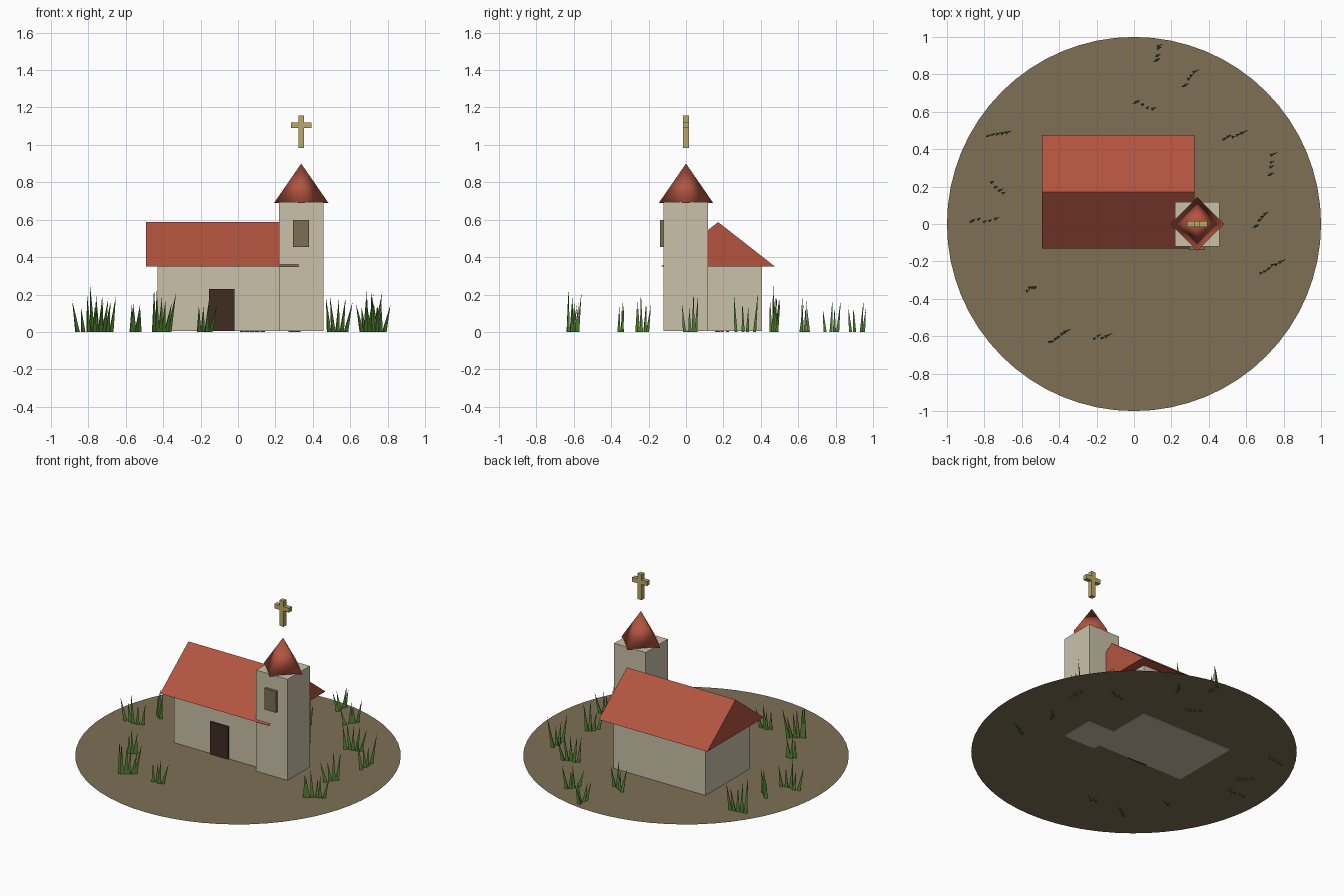
import bpy, bmesh, math, random
from mathutils import Matrix, Vector

random.seed(4)
cube = bpy.data.objects.get("Cube")
if cube:
    bpy.data.objects.remove(cube, do_unlink=True)


def material(name, rgb):
    """Flat material from 0-255 display values, converted to linear."""
    lin = [((c / 255 + 0.055) / 1.055) ** 2.4 for c in rgb] + [1]
    mat = bpy.data.materials.new(name)
    mat.use_nodes = True
    mat.diffuse_color = lin
    mat.node_tree.nodes["Principled BSDF"].inputs["Base Color"].default_value = lin
    return mat


earth = material("earth", (126, 112, 85))
plaster = material("plaster", (202, 193, 169))
tile = material("roof_tile", (178, 84, 64))
shutter = material("shutter", (124, 110, 82))
wood = material("dark_wood", (62, 44, 34))
gold = material("gold", (188, 168, 104))
green = material("grass_green", (84, 132, 50))


def finish(name, bm, mat, smooth=False):
    bmesh.ops.recalc_face_normals(bm, faces=bm.faces)
    for f in bm.faces:
        f.smooth = smooth
    mesh = bpy.data.meshes.new(name)
    bm.to_mesh(mesh)
    bm.free()
    mesh.materials.append(mat)
    obj = bpy.data.objects.new(name, mesh)
    bpy.context.collection.objects.link(obj)
    return obj


def add_box(bm, lo, hi):
    lo, hi = Vector(lo), Vector(hi)
    place = Matrix.Translation((lo + hi) / 2) @ Matrix.Diagonal((*(hi - lo), 1))
    bmesh.ops.create_cube(bm, size=1, matrix=place)


def box(name, lo, hi, mat):
    bm = bmesh.new()
    add_box(bm, lo, hi)
    return finish(name, bm, mat)


BASE = 0.006      # underside of the buildings, just below the ground sheet
TOWER_X = 0.338

# Ground sheet
bm = bmesh.new()
bmesh.ops.create_circle(bm, cap_ends=True, segments=64, radius=1,
                        matrix=Matrix.Translation((0, 0, 0.01)))
ground = finish("ground", bm, earth)
if ground.data.polygons[0].normal.z < 0:
    ground.data.flip_normals()

# Nave walls, door and gabled roof
box("nave_walls", (-0.43, -0.07, BASE), (0.26, 0.405, 0.352), plaster)
box("door", (-0.155, -0.08, BASE), (-0.02, -0.06, 0.23), wood)
bm = bmesh.new()
gable = [bm.verts.new((-0.492, y, z))
         for y, z in ((-0.132, 0.35), (0.475, 0.35), (0.172, 0.587))]
end = bmesh.ops.extrude_face_region(bm, geom=[bm.faces.new(gable)])
moved = [v for v in end["geom"] if isinstance(v, bmesh.types.BMVert)]
bmesh.ops.translate(bm, verts=moved, vec=(0.815, 0, 0))
if len(bm.faces) < 5:
    bm.faces.new(gable)
finish("nave_roof", bm, tile)

# Tower with window and turned pyramid cap
box("tower", (0.22, -0.12, BASE), (0.456, 0.118, 0.695), plaster)
box("tower_window", (0.295, -0.138, 0.455), (0.38, -0.11, 0.598), shutter)
bm = bmesh.new()
bmesh.ops.create_cone(bm, cap_ends=True, segments=4, radius1=0.145, radius2=0, depth=0.21,
                      matrix=Matrix.Translation((TOWER_X, 0, 0.795)))
bmesh.ops.remove_doubles(bm, verts=bm.verts, dist=0.001)
finish("tower_cap", bm, tile, smooth=True)

# Cross above the cap
bm = bmesh.new()
T = 0.015
add_box(bm, (TOWER_X - T, -T, 0.983), (TOWER_X + T, T, 1.157))
for side in (-1, 1):
    xs = sorted((TOWER_X + side * T, TOWER_X + side * 0.055))
    add_box(bm, (xs[0], -T, 1.09), (xs[1], T, 1.12))
finish("cross", bm, gold)

# Grass tufts: centre, half length of the row, blade height, blade count
tufts = [
    ((0.13, 0.92), (0, 0.035), 0.17, 4),
    ((0.3, 0.78), (0.02, 0.03), 0.17, 4),
    ((0.06, 0.63), (0.04, -0.02), 0.19, 4),
    ((-0.73, 0.48), (0.05, 0.015), 0.25, 5),
    ((0.53, 0.47), (0.045, 0.015), 0.23, 5),
    ((0.735, 0.32), (0, 0.045), 0.21, 4),
    ((-0.73, 0.19), (0.03, -0.03), 0.2, 4),
    ((-0.8, 0.02), (0.06, 0), 0.21, 5),
    ((0.68, 0.03), (0.02, 0.03), 0.21, 4),
    ((0.73, -0.23), (0.05, 0.03), 0.21, 6),
    ((-0.55, -0.345), (0.02, 0.005), 0.16, 4),
    ((-0.41, -0.61), (0.04, 0.025), 0.23, 6),
    ((-0.18, -0.605), (0.03, 0), 0.2, 4),
]
bm = bmesh.new()
along = Vector((math.cos(0.45), math.sin(0.45), 0))
for centre, row, height, count in tufts:
    for i in range(count):
        t = 2 * i / (count - 1) - 1
        root = Vector((centre[0] + t * row[0], centre[1] + t * row[1], 0))
        root.y += random.uniform(-0.008, 0.008)
        lean = 0.02 * t + random.uniform(-0.015, 0.025)
        tip = root + along * lean + Vector((0, 0, height * random.uniform(0.65, 1.05)))
        ring = []
        for k in range(3):
            a = k * math.tau / 3
            across = Vector((-along.y, along.x, 0))
            ring.append(bm.verts.new(root + along * 0.016 * math.cos(a)
                                     + across * 0.008 * math.sin(a)))
        top = bm.verts.new(tip)
        bm.faces.new(ring)
        for k in range(3):
            bm.faces.new((ring[k], ring[(k + 1) % 3], top))
finish("grass", bm, green)
